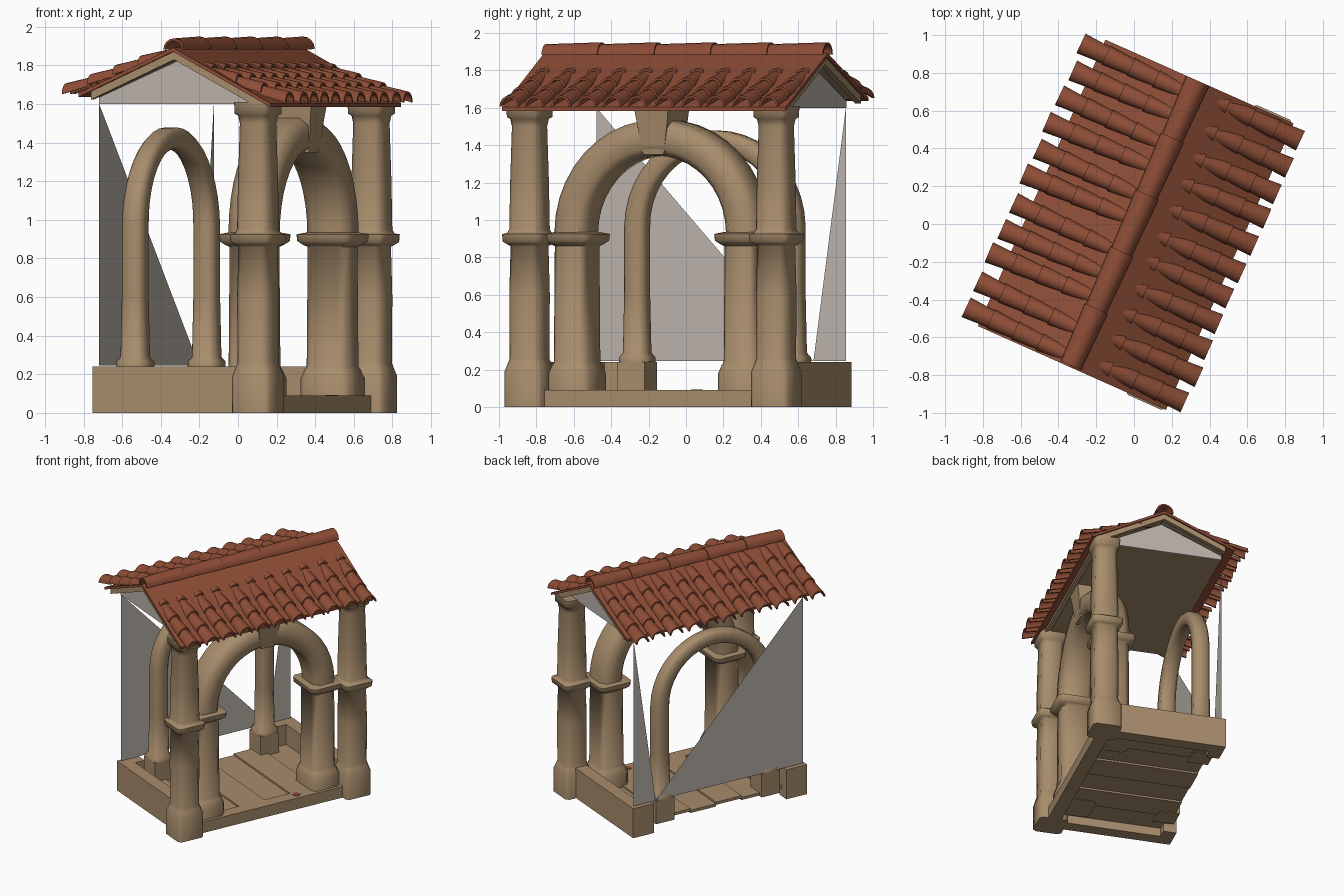
import bpy, bmesh, math, random
from math import sin, cos, pi, radians

if "Cube" in bpy.data.objects:
    bpy.data.objects.remove(bpy.data.objects["Cube"])

random.seed(4)
TURN = radians(-24)   # whole shelter is turned; local x = across ridge, y = along ridge


def material(name, rgb):
    m = bpy.data.materials.new(name)
    m.diffuse_color = (*rgb, 1)
    m.use_nodes = True
    m.node_tree.nodes["Principled BSDF"].inputs["Base Color"].default_value = m.diffuse_color
    return m


STONE = material("tan_stone", (0.39, 0.265, 0.15))
TILE = material("terracotta", (0.27, 0.075, 0.037))
PLASTER = material("grey_plaster", (0.50, 0.455, 0.41))


def finish(name, bm, mat, angle=None):
    if len(bm.faces) > 2:
        bmesh.ops.recalc_face_normals(bm, faces=bm.faces[:])
    me = bpy.data.meshes.new(name)
    bm.to_mesh(me)
    bm.free()
    me.materials.append(mat)
    ob = bpy.data.objects.new(name, me)
    bpy.context.collection.objects.link(ob)
    ob.rotation_euler[2] = TURN
    if angle:
        bpy.ops.object.select_all(action='DESELECT')
        ob.select_set(True)
        bpy.context.view_layer.objects.active = ob
        bpy.ops.object.shade_smooth_by_angle(angle=radians(angle))
    return ob


def loft(bm, rings):
    vs = [[bm.verts.new(p) for p in r] for r in rings]
    n = len(vs[0])
    for a, b in zip(vs, vs[1:]):
        for i in range(n):
            j = (i + 1) % n
            bm.faces.new((a[i], a[j], b[j], b[i]))
    bm.faces.new(vs[0])
    bm.faces.new(vs[-1])


def box(name, x0, x1, y0, y1, z0, z1, mat=STONE):
    bm = bmesh.new()
    loft(bm, [[(x0, y0, z), (x1, y0, z), (x1, y1, z), (x0, y1, z)] for z in (z0, z1)])
    return finish(name, bm, mat)


def octo(h, k=0.55):   # chamfered square section
    c = h * k
    return [(h, -c), (h, c), (c, h), (-c, h), (-h, c), (-h, -c), (-c, -h), (c, -h)]


def column(name, x, y, profile, wide=1.0):
    bm = bmesh.new()
    loft(bm, [[(x + a * wide, y + b, z) for a, b in octo(h, k)] for z, h, k in profile])
    finish(name, bm, STONE, 55)


def sweep(name, x, path, wide=1.0):   # path of (y, z, tangent angle, half size)
    bm = bmesh.new()
    loft(bm, [[(x + a * wide, y + b * sin(t), z - b * cos(t)) for a, b in octo(h, 0.6)]
              for y, z, t, h in path])
    finish(name, bm, STONE, 60)


# base: thin floor slats, front step edge, low end walls, corner blocks
for i in range(6):
    y = -0.66 + i * 0.22
    drop = 0.014 * (i % 2)
    box("floor_slat", -0.43, 0.40, y, y + 0.22, 0.068 - drop, 0.09 - drop)
box("step_edge", 0.38, 0.48, -0.64, 0.64, 0, 0.09)
for s in (-1, 1):
    y0, y1 = sorted((s * 0.65, s * 0.75))
    box("low_end_wall", -0.49, 0.38, y0, y1, 0, 0.24)
    y0, y1 = sorted((s * 0.57, s * 0.75))
    box("rear_corner_block", -0.49, -0.39, y0, y1, 0, 0.24)
    box("rear_arch_plinth", -0.46, -0.30, s * 0.455 - 0.08, s * 0.455 + 0.08, 0.05, 0.24)

# corner pillars and arch pilasters
PILLAR = [(0, 0.108, 0.8), (0.19, 0.108, 0.8), (0.235, 0.096, 0.7), (0.26, 0.09, 0.65),
          (0.6, 0.092, 0.65), (0.86, 0.086, 0.65), (0.87, 0.098, 0.75), (0.885, 0.115, 0.82),
          (0.925, 0.118, 0.82), (0.93, 0.098, 0.75), (0.95, 0.092, 0.65), (1.2, 0.088, 0.65),
          (1.5, 0.08, 0.65), (1.54, 0.086, 0.7), (1.55, 0.098, 0.8), (1.61, 0.1, 0.8)]
PILASTER = [(0.05, 0.122, 0.75), (0.18, 0.122, 0.75), (0.225, 0.108, 0.7), (0.24, 0.102, 0.65),
            (0.86, 0.098, 0.65), (0.87, 0.112, 0.75), (0.89, 0.133, 0.8), (0.925, 0.136, 0.8),
            (0.935, 0.1, 0.7)]
for s in (-1, 1):
    column("corner_pillar", 0.435, s * 0.722, PILLAR)
    column("arch_pilaster", 0.315, s * 0.497, PILASTER, 1.15)

# front arch with keystone
N = 20
sweep("front_arch", 0.315, [(0.502 * cos(i * pi / N), 0.93 + 0.51 * sin(i * pi / N),
                             i * pi / N + pi / 2, 0.096) for i in range(N + 1)], 1.25)
bm = bmesh.new()
loft(bm, [[(0.18, -a, z), (b, -a, z), (b, a, z), (0.18, a, z)]
          for z, a, b in ((1.35, 0.06, 0.43), (1.53, 0.09, 0.45), (1.60, 0.10, 0.46))])
finish("keystone", bm, STONE)

# rear arch: slim tube with flared feet
feet = [(0.24, 0.085), (0.265, 0.085), (0.29, 0.066), (0.6, 0.06)]
right_leg = [(0.455, z, pi / 2, h) for z, h in feet]
left_leg = [(-0.455, z, 3 * pi / 2, h) for z, h in reversed(feet)]
arc = [(0.455 * cos(i * pi / N), 0.965 + 0.46 * sin(i * pi / N), i * pi / N + pi / 2,
        0.06 - 0.006 * sin(i * pi / N)) for i in range(N + 1)]
sweep("rear_arch", -0.38, right_leg + arc + left_leg)

# rear plaster wall remnants
for name, y in (("rear_wall_large", -0.73), ("rear_wall_sliver", 0.73)):
    bm = bmesh.new()
    bm.faces.new([bm.verts.new(p) for p in
                  ((-0.462, y, 0.245), (-0.462, 0.54, 0.245), (-0.462, y, 1.60))])
    finish(name, bm, PLASTER)

# gable ends and flat ceiling
for s in (-1, 1):
    bm = bmesh.new()
    loft(bm, [[(-0.46, s * y, 1.60), (0.46, s * y, 1.60), (0, s * y, 1.83), (-0.46, s * y, 1.635)]
              for y in (0.725, 0.735)])
    finish("gable_end", bm, PLASTER)
box("ceiling", -0.46, 0.46, -0.725, 0.725, 1.60, 1.61)


# roof layers as chevron prisms, the left slope a little shallower
def chevron(name, wl, wr, y0, y1, top, thick, mat):
    bm = bmesh.new()
    el, er = top - 0.44 * wl, top - 0.52 * wr
    loft(bm, [[(-wl, y, el), (0, y, top), (wr, y, er), (wr, y, er - thick),
               (0, y, top - thick), (-wl, y, el - thick)] for y in (y0, y1)])
    finish(name, bm, mat)


chevron("roof_deck", 0.47, 0.50, -0.79, 0.79, 1.872, 0.025, STONE)
for s in (-1, 1):
    y0, y1 = sorted((s * 0.78, s * 0.815))
    chevron("gable_trim", 0.47, 0.50, y0, y1, 1.872, 0.042, STONE)
chevron("roof_sheet", 0.535, 0.555, -0.83, 0.83, 1.892, 0.02, TILE)


# half-round tiles
def half_pipe(bm, a, b, ra, rb):
    dx, dy = b[0] - a[0], b[1] - a[1]
    L = math.hypot(dx, dy)
    px, py = -dy / L, dx / L
    rings = []
    for p, r in ((a, ra), (b, rb)):
        pts = [(r, i * pi / 8) for i in range(9)] + [(r - 0.012, i * pi / 8) for i in range(8, -1, -1)]
        rings.append([(p[0] + px * q * cos(t), p[1] + py * q * cos(t), p[2] + q * sin(t))
                      for q, t in pts])
    loft(bm, rings)


for side, z0, z1, name in ((-1, 1.848, 1.645, "left_tiles"), (1, 1.804, 1.602, "right_tiles")):
    bm = bmesh.new()
    for c in range(11):
        y = -0.76 + c * 0.152 + random.uniform(-0.008, 0.008)
        skew = random.uniform(-0.015, 0.015)
        out = 0.635 + random.uniform(-0.012, 0.012)
        for k in range(4):
            f0, f1 = max(0, k / 4 - 0.03), (k + 1) / 4
            P = lambda f, up: (side * (0.06 + (out - 0.06) * f), y + skew * (1 - f),
                               z0 + (z1 - z0) * f + up)
            half_pipe(bm, P(f0, -0.006), P(f1, 0.006), 0.038 + 0.003 * k, 0.048 + 0.003 * k)
    finish(name, bm, TILE, 40)

# ridge tiles
bm = bmesh.new()
for k in range(5):
    y = -0.82 + k * 0.33
    half_pipe(bm, (0, y - 0.01 * (k > 0), 1.882), (0, y + 0.33, 1.884), 0.058, 0.066)
finish("ridge_tiles", bm, TILE, 40)

# small red studs set in the floor
for y in (0.25, 0.42):
    bm = bmesh.new()
    loft(bm, [[(0.42 + 0.03 * cos(i * pi / 5), y + 0.03 * sin(i * pi / 5), z) for i in range(10)]
              for z in (0.088, 0.093)])
    finish("floor_stud", bm, TILE)
